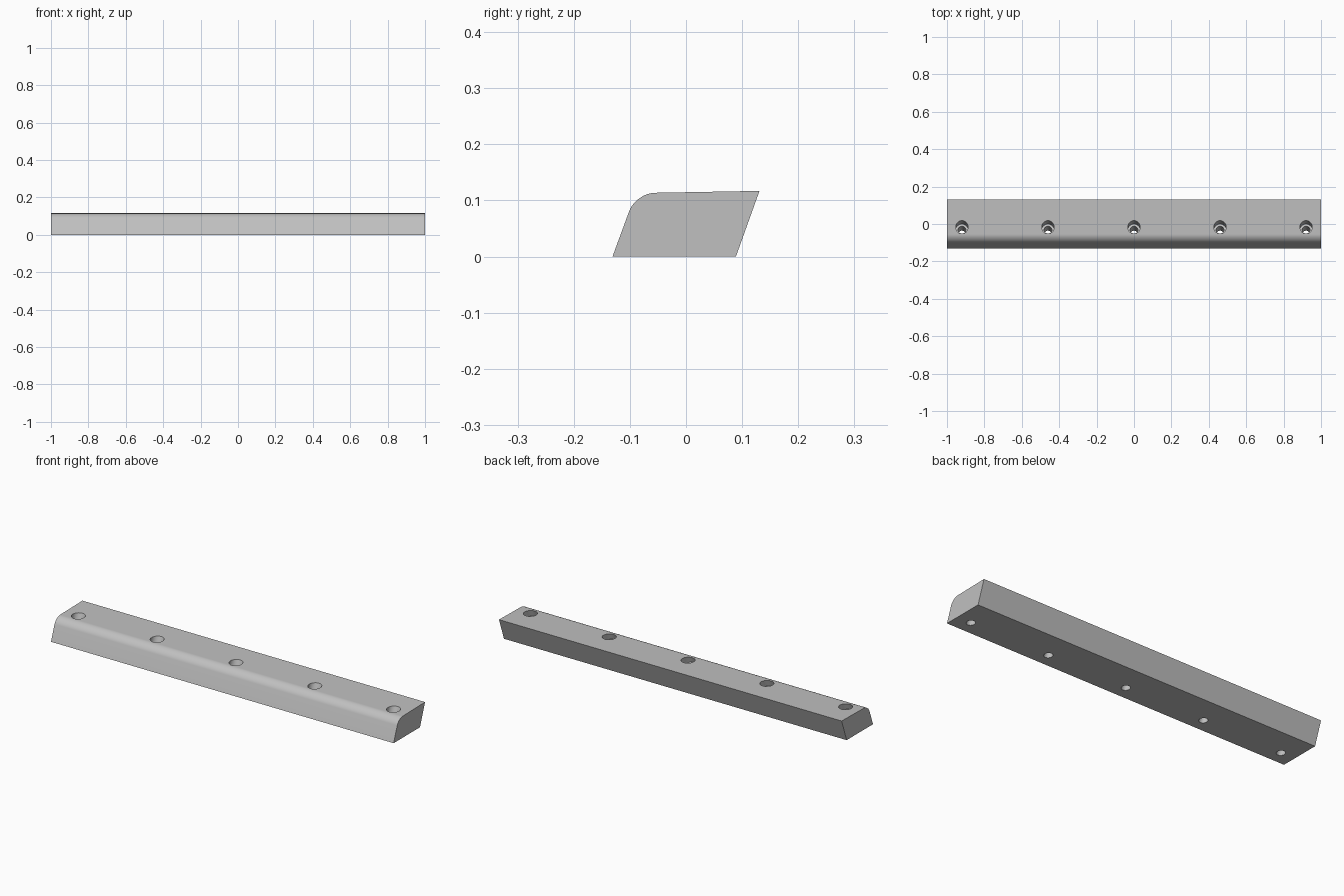
import bpy, bmesh, math
from mathutils import Vector

if "Cube" in bpy.data.objects:
    bpy.data.objects.remove(bpy.data.objects["Cube"])

grey = bpy.data.materials.new("light grey")
grey.use_nodes = True
grey.diffuse_color = (0.53, 0.53, 0.53, 1)
grey.node_tree.nodes["Principled BSDF"].inputs["Base Color"].default_value = grey.diffuse_color

LEAN = Vector((0, 0.36, 1)).normalized()   # direction of the leaning sides and holes


def make_object(name, bm):
    bmesh.ops.recalc_face_normals(bm, faces=bm.faces)
    mesh = bpy.data.meshes.new(name)
    bm.to_mesh(mesh)
    bm.free()
    mesh.materials.append(grey)
    obj = bpy.data.objects.new(name, mesh)
    bpy.context.collection.objects.link(obj)
    return obj


# Leaning bar, extruded from its end profile
bm = bmesh.new()
profile = [(-0.131, 0), (-0.0895, 0.113), (0.131, 0.117), (0.089, 0)]
end = bm.faces.new([bm.verts.new((-1, y, z)) for y, z in profile])
extruded = bmesh.ops.extrude_face_region(bm, geom=[end])["geom"]
bmesh.ops.translate(bm, vec=(2, 0, 0), verts=[v for v in extruded if isinstance(v, bmesh.types.BMVert)])

# Rounded upper front edge
front_edge = [e for e in bm.edges if all(abs(v.co.y + 0.0895) < 1e-4 for v in e.verts)]
bmesh.ops.bevel(bm, geom=front_edge, offset=0.034, segments=12, profile=0.5, affect='EDGES')
bar = make_object("bar", bm)

# Stepped screw holes: (radius, distance along the lean) from below to above
steps = [(0.021, -0.03), (0.021, 0.078), (0.033, 0.078), (0.033, 0.16)]
turn = Vector((0, 0, 1)).rotation_difference(LEAN)
bm = bmesh.new()
for x in (-0.92, -0.46, 0, 0.46, 0.92):
    base = Vector((x, -0.058, 0))
    rings = []
    for radius, height in steps:
        angles = [math.tau * i / 32 for i in range(32)]
        rings.append([bm.verts.new(base + turn @ Vector((radius * math.cos(a), radius * math.sin(a), height)))
                      for a in angles])
    for low, high in zip(rings, rings[1:]):
        for i in range(32):
            j = (i + 1) % 32
            bm.faces.new((low[i], low[j], high[j], high[i]))
    bm.faces.new(rings[0])
    bm.faces.new(rings[-1])
cutter = make_object("hole_cutter", bm)
cutter.hide_render = True
cutter.hide_set(True)

cut = bar.modifiers.new("screw_holes", 'BOOLEAN')
cut.object = cutter
cut.operation = 'DIFFERENCE'
cut.solver = 'EXACT'

# Smooth the curves while keeping the edges sharp
bpy.context.view_layer.objects.active = bar
bar.select_set(True)
bpy.ops.object.modifier_apply(modifier=cut.name)
bpy.data.objects.remove(cutter)
bpy.ops.object.shade_smooth_by_angle(angle=math.radians(30))
